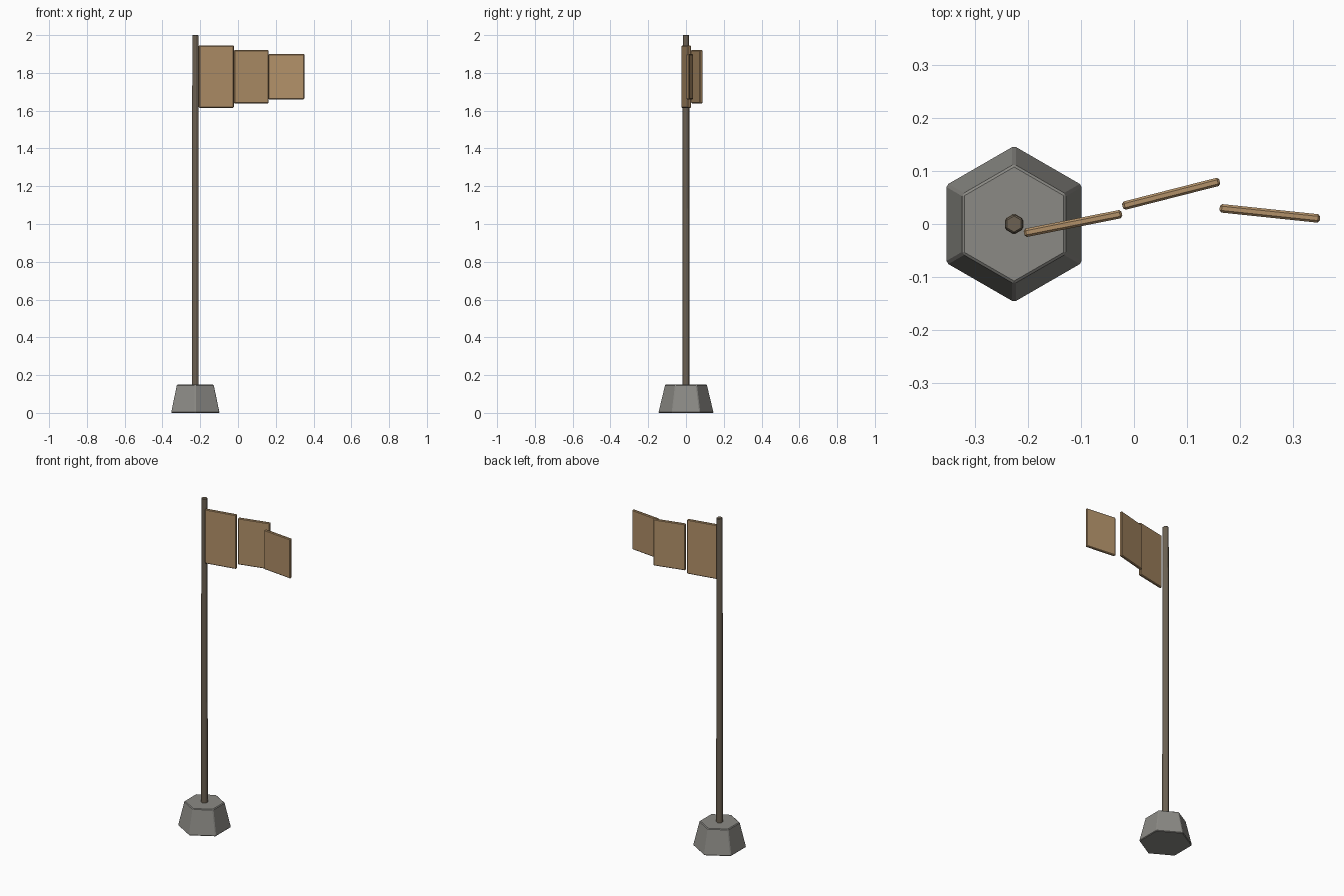
import bpy
import math

cube = bpy.data.objects.get("Cube")
if cube:
    bpy.data.objects.remove(cube, do_unlink=True)


def material(name, colour):
    mat = bpy.data.materials.new(name)
    mat.use_nodes = True
    mat.diffuse_color = (*colour, 1)
    bsdf = next(n for n in mat.node_tree.nodes if n.type == 'BSDF_PRINCIPLED')
    bsdf.inputs["Base Color"].default_value = (*colour, 1)
    return mat


def finish(name, mat, bevel):
    obj = bpy.context.object
    obj.name = obj.data.name = name
    obj.data.materials.append(mat)
    mod = obj.modifiers.new("Chamfer", 'BEVEL')
    mod.width = bevel
    mod.segments = 1
    mod.limit_method = 'ANGLE'
    mod.angle_limit = math.radians(35)
    return obj


def hex_column(name, mat, r_bottom, r_top, z0, z1, bevel):
    bpy.ops.mesh.primitive_cone_add(vertices=6, radius1=r_bottom, radius2=r_top,
                                    depth=z1 - z0,
                                    location=(POLE_X, 0, (z0 + z1) / 2))
    return finish(name, mat, bevel)


def flag_panel(name, centre, size, yaw):
    bpy.ops.mesh.primitive_cube_add(size=1, location=centre,
                                    rotation=(0, 0, math.radians(yaw)))
    bpy.context.object.scale = size
    bpy.ops.object.transform_apply(location=False, rotation=False, scale=True)
    return finish(name, cloth, 0.004)


POLE_X = -0.226
stone = material("grey stone", (0.26, 0.255, 0.235))
wood = material("dark weathered wood", (0.15, 0.12, 0.085))
cloth = material("tan cloth", (0.44, 0.28, 0.14))

# Weighted foot and slim tapered pole
hex_column("base", stone, 0.148, 0.112, 0, 0.15, 0.004)
hex_column("pole", wood, 0.020, 0.0185, 0.13, 2.0, 0.003)

# Three staggered flag panels, shrinking away from the pole
flag_panel("flag_inner", (-0.115, 0.001, 1.78), (0.188, 0.016, 0.33), 11.2)
flag_panel("flag_middle", (0.070, 0.057, 1.78), (0.189, 0.016, 0.282), 14.3)
flag_panel("flag_outer", (0.256, 0.020, 1.78), (0.190, 0.016, 0.24), -6)
